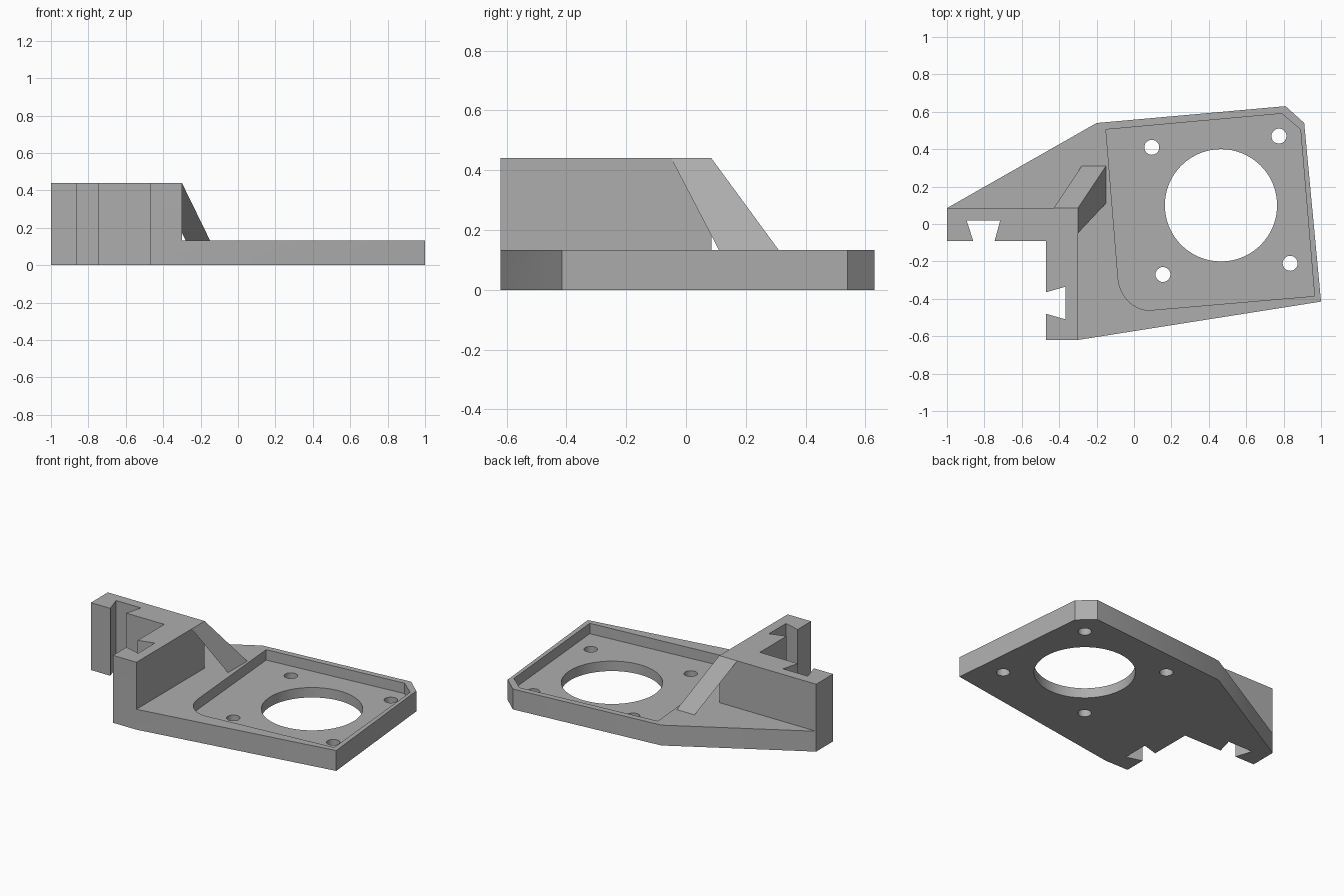
import bpy, bmesh, math
from mathutils import Vector
from mathutils.geometry import interpolate_bezier

cube = bpy.data.objects.get("Cube")
if cube:
    bpy.data.objects.remove(cube, do_unlink=True)

grey = bpy.data.materials.new("plain grey")
grey.use_nodes = True
color = (0.42, 0.42, 0.42, 1)
grey.diffuse_color = color
grey.node_tree.nodes["Principled BSDF"].inputs["Base Color"].default_value = color

PLATE_TOP, POCKET_FLOOR, BRACKET_TOP = 0.133, 0.065, 0.44


def loft(name, bottom, top):
    """Solid between two matching rings of 3D points."""
    bm = bmesh.new()
    low = [bm.verts.new(p) for p in bottom]
    high = [bm.verts.new(p) for p in top]
    bm.faces.new(low)
    bm.faces.new(high)
    for i in range(len(low)):
        j = (i + 1) % len(low)
        bm.faces.new((low[i], low[j], high[j], high[i]))
    bmesh.ops.recalc_face_normals(bm, faces=bm.faces)
    mesh = bpy.data.meshes.new(name)
    bm.to_mesh(mesh)
    bm.free()
    mesh.materials.append(grey)
    obj = bpy.data.objects.new(name, mesh)
    bpy.context.collection.objects.link(obj)
    return obj


def prism(name, outline, z0, z1):
    return loft(name, [(x, y, z0) for x, y in outline], [(x, y, z1) for x, y in outline])


def circle(x, y, r, n):
    return [(x + r * math.cos(math.tau * i / n), y + r * math.sin(math.tau * i / n)) for i in range(n)]


def combine(target, tool, operation):
    mod = target.modifiers.new(tool.name, "BOOLEAN")
    mod.operation, mod.solver, mod.object = operation, "EXACT", tool
    bpy.context.view_layer.objects.active = target
    bpy.ops.object.modifier_apply(modifier=mod.name)
    bpy.data.objects.remove(tool, do_unlink=True)


# Base plate beside the angle bracket
plate = prism("motor_mount", [(-1, 0.085), (-0.3, 0.085), (-0.3, -0.62), (1, -0.415),
                              (0.91, 0.54), (0.81, 0.63), (-0.2, 0.54)], 0, PLATE_TOP)

# Angle bracket with a dovetail slot in each arm
bracket = prism("bracket", [(-1, 0.085), (-0.3, 0.085), (-0.3, -0.62), (-0.47, -0.62),
                            (-0.47, -0.48), (-0.365, -0.51), (-0.365, -0.335), (-0.47, -0.365),
                            (-0.47, -0.09), (-0.745, -0.09), (-0.715, 0.02), (-0.895, 0.02),
                            (-0.86, -0.09), (-1, -0.09)], 0, BRACKET_TOP)
combine(plate, bracket, "UNION")

# Slanted corner brace, running slightly into the plate
brace_top = [Vector((x, y, BRACKET_TOP)) for x, y in ((-0.43, 0.085), (-0.3, 0.085), (-0.3, -0.05))]
brace_foot = [Vector((x, y, PLATE_TOP)) for x, y in ((-0.28, 0.31), (-0.15, 0.31), (-0.15, 0.11))]
brace_foot = [a.lerp(b, 1.05) for a, b in zip(brace_top, brace_foot)]
combine(plate, loft("brace", brace_foot, brace_top), "UNION")

# Recessed pocket with one rounded corner
start, corner, end = Vector((-0.085, -0.29, 0)), Vector((-0.07, -0.475, 0)), Vector((0.095, -0.46, 0))
arc = interpolate_bezier(start, start.lerp(corner, 0.55), end.lerp(corner, 0.55), end, 16)
pocket = [(p.x, p.y) for p in arc] + [(0.965, -0.385), (0.89, 0.505), (0.79, 0.59), (-0.15, 0.505)]
combine(plate, prism("pocket", pocket, POCKET_FLOOR, 0.2), "DIFFERENCE")

# Central bore and four screw holes
combine(plate, prism("bore", circle(0.465, 0.1, 0.3, 96), -0.1, 0.3), "DIFFERENCE")
for x, y in ((0.095, 0.41), (0.775, 0.47), (0.835, -0.21), (0.155, -0.27)):
    combine(plate, prism("screw_hole", circle(x, y, 0.04, 32), -0.1, 0.3), "DIFFERENCE")

# Merge the flat faces left by the joins
bm = bmesh.new()
bm.from_mesh(plate.data)
bmesh.ops.remove_doubles(bm, verts=bm.verts, dist=0.0001)
bmesh.ops.dissolve_limit(bm, angle_limit=0.01, verts=bm.verts, edges=bm.edges)
bm.to_mesh(plate.data)
bm.free()

bpy.ops.object.select_all(action="DESELECT")
plate.select_set(True)
bpy.context.view_layer.objects.active = plate
bpy.ops.object.shade_smooth_by_angle(angle=math.radians(25))
